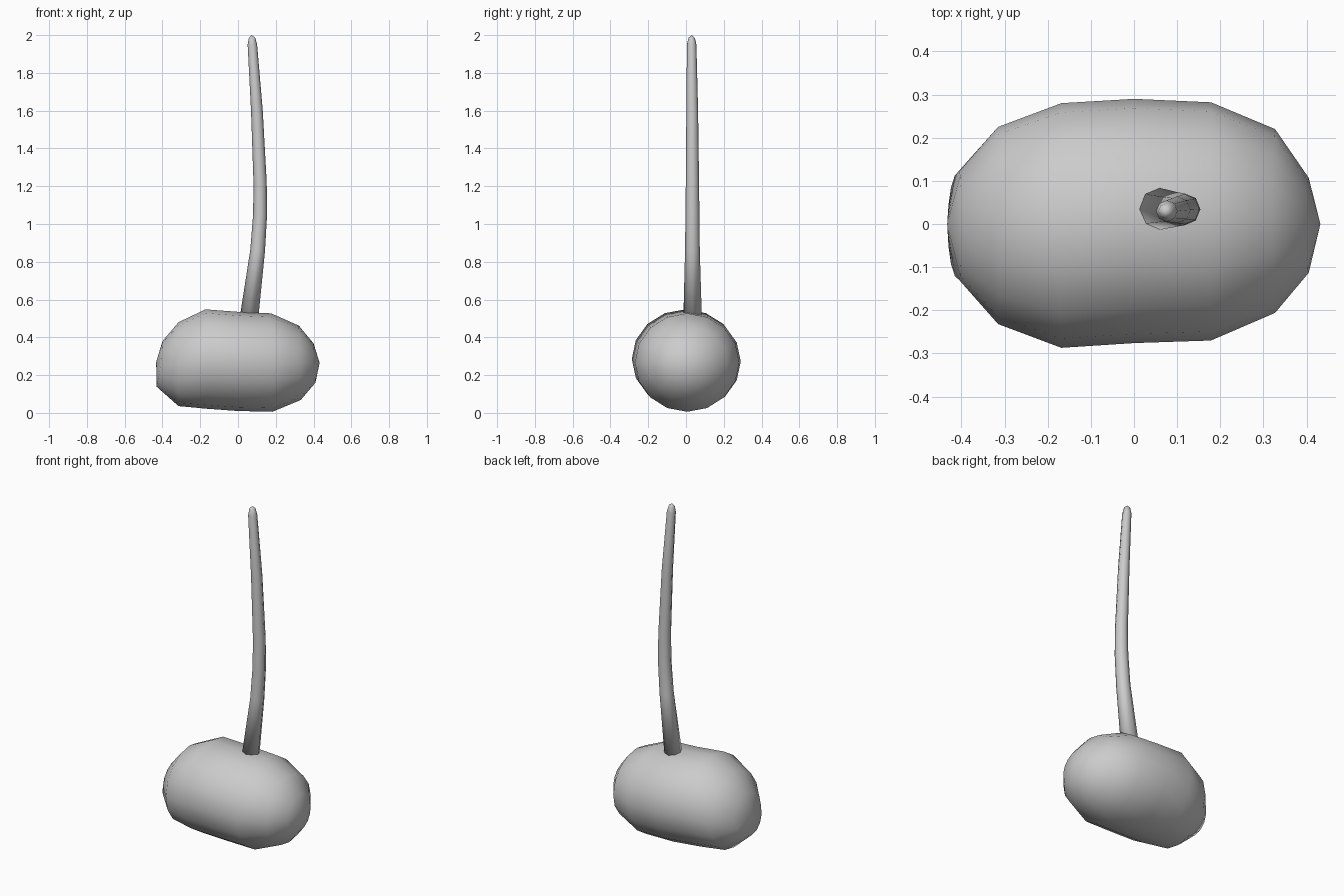
import bpy, bmesh, math
from mathutils import Vector

if "Cube" in bpy.data.objects:
    bpy.data.objects.remove(bpy.data.objects["Cube"])


def loft(name, rings, start, end):
    """Skin closed rings and close both ends with a fan to a pole."""
    bm = bmesh.new()
    loops = [[bm.verts.new(p) for p in r] for r in rings]
    n = len(loops[0])
    for a, b in zip(loops, loops[1:]):
        for i in range(n):
            j = (i + 1) % n
            bm.faces.new((a[i], a[j], b[j], b[i]))
    for loop, tip in ((loops[0], start), (loops[-1], end)):
        pole = bm.verts.new(tip)
        for i in range(n):
            bm.faces.new((loop[i], loop[(i + 1) % n], pole))
    bmesh.ops.recalc_face_normals(bm, faces=bm.faces)
    mesh = bpy.data.meshes.new(name)
    bm.to_mesh(mesh)
    bm.free()
    mesh.polygons.foreach_set("use_smooth", [True] * len(mesh.polygons))
    obj = bpy.data.objects.new(name, mesh)
    bpy.context.collection.objects.link(obj)
    return obj


# Bean body: sections along x (top x, top z, bottom x, bottom z, y min, y max)
sections = [
    (-0.400, 0.380, -0.432, 0.140, -0.13, 0.122),
    (-0.315, 0.480, -0.315, 0.036, -0.232, 0.225),
    (-0.172, 0.548, -0.165, 0.022, -0.287, 0.280),
    (0.000, 0.535, 0.000, 0.010, -0.276, 0.290),
    (0.175, 0.527, 0.182, 0.006, -0.270, 0.282),
    (0.322, 0.462, 0.332, 0.068, -0.206, 0.220),
    (0.400, 0.368, 0.410, 0.160, -0.113, 0.107),
]
SIDES = 16
body_rings = []
for xt, zt, xb, zb, y0, y1 in sections:
    ring = []
    for i in range(SIDES):
        a = 2 * math.pi * i / SIDES
        c, s = math.cos(a), math.sin(a)
        mid_x = (-0.405 if xt < -0.39 else (xt + xb) / 2)
        x = mid_x + ((xt if s > 0 else xb) - mid_x) * abs(s)
        ring.append((x, (y0 + y1) / 2 + (y1 - y0) / 2 * c,
                     (zt + zb) / 2 + (zt - zb) / 2 * s))
    body_rings.append(ring)
loft("bean_body", body_rings, (-0.433, 0, 0.27), (0.432, 0, 0.265))

# Sprout stem: curved tapering tube (x, y, z, radius)
path = [
    (0.058, 0.035, 0.50, 0.049),
    (0.104, 0.034, 0.86, 0.039),
    (0.117, 0.034, 1.05, 0.037),
    (0.117, 0.034, 1.22, 0.035),
    (0.100, 0.033, 1.60, 0.031),
    (0.076, 0.030, 1.95, 0.025),
    (0.074, 0.030, 1.985, 0.017),
]
centres = [Vector(p[:3]) for p in path]
stem_rings = []
for k, p in enumerate(path):
    d = centres[min(k + 1, len(path) - 1)] - centres[max(k - 1, 0)]
    d.normalize()
    side = Vector((0, 1, 0)).cross(d).normalized()
    other = d.cross(side)
    stem_rings.append([
        centres[k] + p[3] * (math.cos(a) * side + math.sin(a) * other)
        for a in (math.pi * i / 4 for i in range(8))])
loft("sprout_stem", stem_rings, centres[0], (0.073, 0.030, 2.0))
